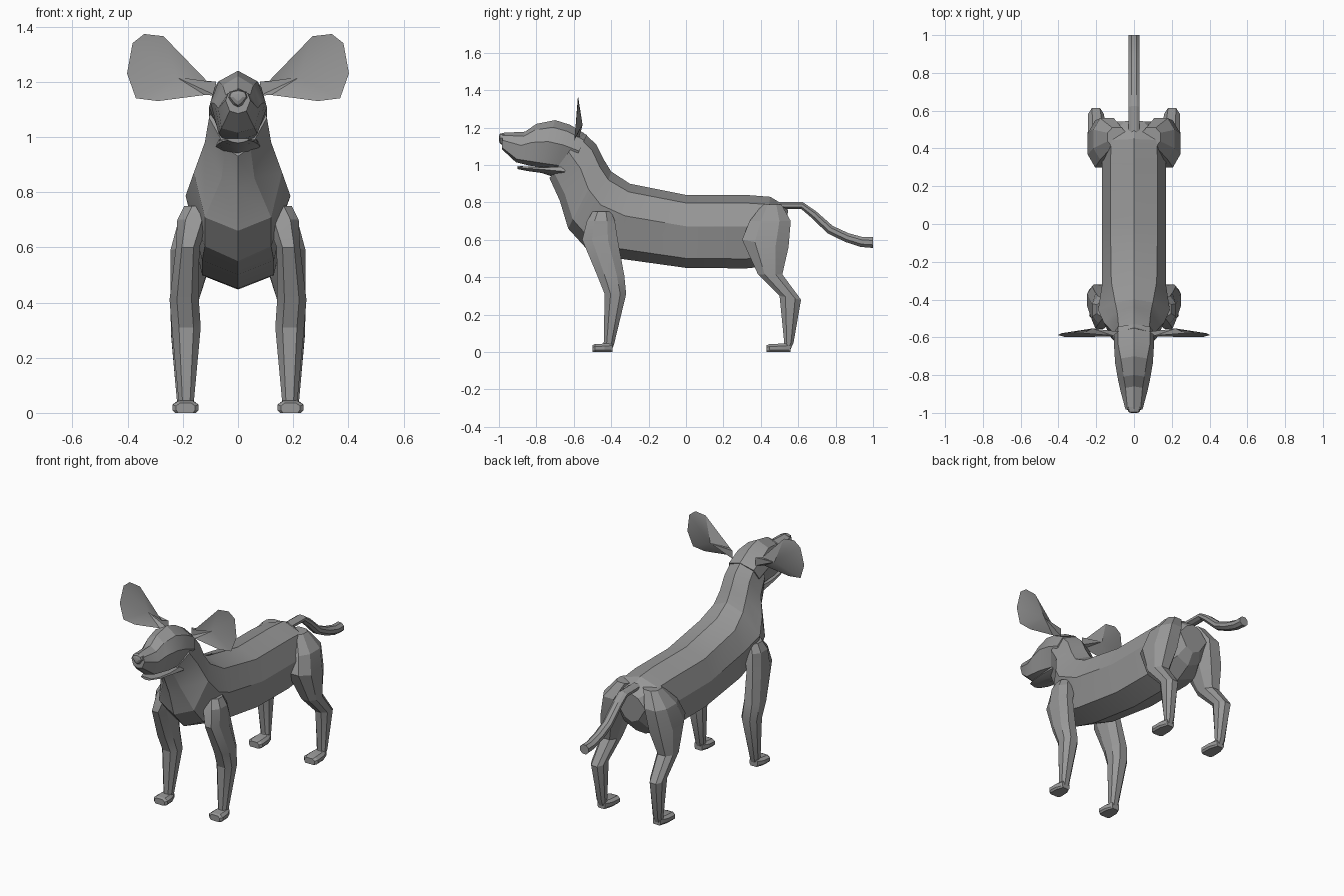
import bpy, bmesh, math
from mathutils import Vector

if "Cube" in bpy.data.objects:
    bpy.data.objects.remove(bpy.data.objects["Cube"])

grey = bpy.data.materials.new("grey coat")
grey.diffuse_color = (0.31, 0.31, 0.31, 1)
grey.use_nodes = True
grey.node_tree.nodes["Principled BSDF"].inputs["Base Color"].default_value = grey.diffuse_color


def finish(name, bm, mirror=False):
    bmesh.ops.recalc_face_normals(bm, faces=bm.faces)
    mesh = bpy.data.meshes.new(name)
    bm.to_mesh(mesh)
    bm.free()
    mesh.materials.append(grey)
    ob = bpy.data.objects.new(name, mesh)
    bpy.context.collection.objects.link(ob)
    bpy.ops.object.select_all(action='DESELECT')
    bpy.context.view_layer.objects.active = ob
    ob.select_set(True)
    bpy.ops.object.shade_smooth_by_angle(angle=math.radians(20))
    if mirror:
        ob.modifiers.new("Mirror", 'MIRROR').use_mirror_merge = False
    return ob


def loft(name, rings, mirror=False):
    """Skin a list of equal-length rings and cap both ends."""
    bm = bmesh.new()
    vs = [[bm.verts.new(p) for p in r] for r in rings]
    n = len(vs[0])
    for a, b in zip(vs, vs[1:]):
        for i in range(n):
            j = (i + 1) % n
            bm.faces.new((a[i], a[j], b[j], b[i]))
    bm.faces.new(vs[0])
    bm.faces.new(vs[-1])
    return finish(name, bm, mirror)


def section(ty, tz, by, bz, wu, wm, wl, levels=(0.11, 0.43, 0.87)):
    """Symmetric eight-sided section between a top and a bottom point."""
    top, bot = Vector((0, ty, tz)), Vector((0, by, bz))
    side = [top.lerp(bot, t) + Vector((w, 0, 0))
            for t, w in zip(levels, (wu, wm, wl))]
    other = [Vector((-p.x, p.y, p.z)) for p in reversed(side)]
    return [top] + side + [bot] + other


def limb(z, yf, yb, xi, xo, tilt=0.0):
    """Eight-sided horizontal limb section; tilt raises the front edge."""
    cx, cy, rx, ry = (xi + xo) / 2, (yf + yb) / 2, (xo - xi) / 2, (yb - yf) / 2
    shape = [(1, .45), (.5, 1), (-.5, 1), (-1, .45),
             (-1, -.45), (-.5, -1), (.5, -1), (1, -.45)]
    return [(cx + rx * u, cy + ry * v, z - tilt * v) for u, v in shape]


# Torso and neck, from rump to nape
loft("torso", [section(*s) for s in (
    (.545, .76, .535, .58, .05, .10, .05),
    (.50, .80, .49, .51, .09, .15, .08),
    (.45, .83, .40, .455, .12, .17, .12),
    (.32, .84, .32, .447, .125, .17, .13),
    (0, .84, 0, .45, .125, .17, .13),
    (-.30, .90, -.36, .50, .12, .17, .13),
    (-.40, .965, -.53, .55, .10, .19, .12),
    (-.44, 1.03, -.63, .66, .09, .16, .12),
    (-.48, 1.11, -.675, .81, .085, .12, .06),
    (-.55, 1.175, -.73, .93, .08, .105, .045))])

# Head and muzzle
loft("head", [section(*s, levels=(.15, .45, .9)) for s in (
    (-.53, 1.16, -.62, .97, .085, .105, .05),
    (-.62, 1.215, -.70, .975, .085, .105, .06),
    (-.70, 1.24, -.78, .985, .07, .10, .07),
    (-.80, 1.22, -.85, 1.0, .055, .085, .065),
    (-.86, 1.178, -.91, 1.015, .045, .072, .06),
    (-.98, 1.172, -.985, 1.085, .035, .045, .03))])

# Nose tip
loft("nose", [section(*s) for s in (
    (-.97, 1.172, -.97, 1.10, .03, .038, .02),
    (-.995, 1.168, -.995, 1.115, .024, .03, .012),
    (-1.0, 1.155, -1.0, 1.13, .012, .016, .006))])

# Open lower jaw
loft("lower_jaw", [section(*s, levels=(.05, .4, .8)) for s in (
    (-.64, .995, -.66, .92, .07, .08, .04),
    (-.76, .988, -.77, .957, .065, .07, .035),
    (-.85, .992, -.85, .968, .055, .058, .03),
    (-.90, .995, -.90, .978, .035, .038, .02))])

# Ear: shallow cupped shell fanned around front and back centres
bm = bmesh.new()
outline = [(.08, 1.20), (.11, 1.20), (.27, 1.365), (.34, 1.373), (.382, 1.34),
           (.402, 1.23), (.37, 1.14), (.29, 1.13), (.12, 1.152), (.08, 1.15)]
rim = [bm.verts.new((x, -.598 + .02 * min(1, max(0, z - 1.13) * 5)
                     if x > .1 else -.57, z)) for x, z in outline]
for y in (-.568, -.553):
    centre = bm.verts.new((.22, y, 1.215))
    for i, v in enumerate(rim):
        bm.faces.new((v, rim[(i + 1) % len(rim)], centre))
finish("ear", bm, True)

# Front legs
loft("front_leg", [limb(*s) for s in (
    (.75, -.50, -.40, .08, .195),
    (.70, -.53, -.38, .10, .22),
    (.60, -.555, -.365, .14, .225),
    (.41, -.475, -.33, .142, .248),
    (.31, -.435, -.32, .135, .24),
    (.04, -.44, -.385, .16, .215),
    (.005, -.44, -.40, .165, .21))], True)

# Hind legs
loft("hind_leg", [limb(*s) for s in (
    (.79, .41, .51, .04, .14),
    (.70, .34, .56, .07, .215),
    (.58, .30, .548, .09, .245, .02),
    (.415, .385, .515, .14, .245),
    (.29, .50, .615, .16, .243, .01),
    (.05, .525, .575, .165, .222),
    (.005, .51, .555, .168, .215))], True)


def paw(name, y0, y1):
    """Low wedge foot running from toe y0 to heel y1."""
    rings = []
    for t, w, h in ((0, .034, .036), (.12, .047, .042), (.6, .045, .045), (1, .026, .05)):
        y = y0 + (y1 - y0) * t
        rings.append([(.19 + a * w, y, b) for a, b in
                      ((-.8, 0), (.8, 0), (1, .01), (1, .7 * h), (.6, h),
                       (-.6, h), (-1, .7 * h), (-1, .01))])
    loft(name, rings, True)


paw("front_paw", -.50, -.392)
paw("hind_paw", .43, .56)

# Tail: octagonal tube along a drooping path
path = [(.47, .785, .02), (.62, .783, .02), (.68, .738, .023), (.77, .655, .026),
        (.86, .612, .027), (.94, .588, .029), (1.0, .585, .031)]
rings = []
for i, (y, z, r) in enumerate(path):
    a, b = path[max(i - 1, 0)], path[min(i + 1, len(path) - 1)]
    d = Vector((0, b[0] - a[0], b[1] - a[1])).normalized()
    if i == len(path) - 1:
        d = Vector((0, 1, 0))
    up = Vector((0, -d.z, d.y))
    rings.append([Vector((.032 * math.cos(t), y, z)) + up * r * math.sin(t)
                  for t in (math.pi / 8 + k * math.pi / 4 for k in range(8))])
loft("tail", rings)
